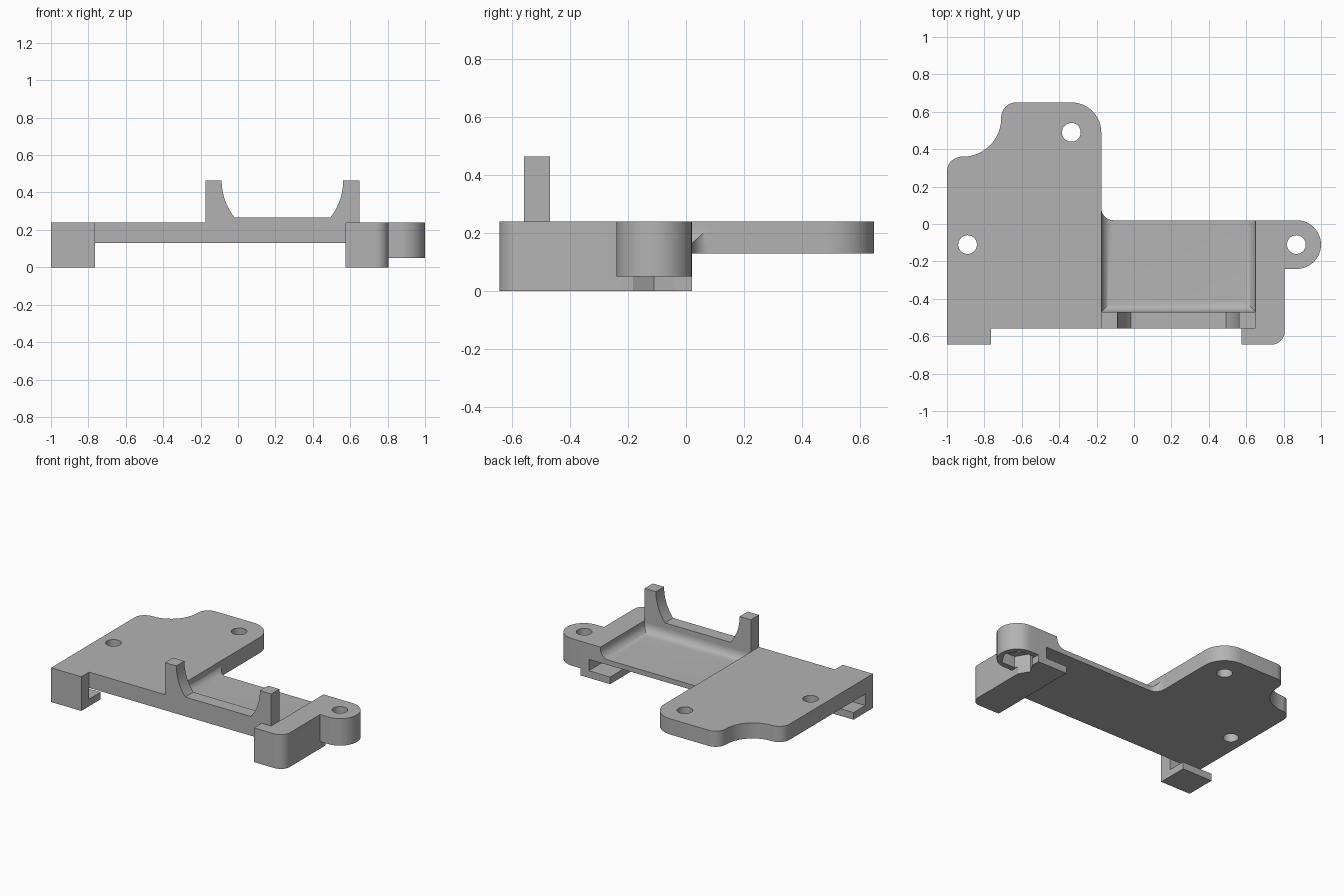
import bpy, bmesh, math
from mathutils import Vector

cube = bpy.data.objects.get("Cube")
if cube:
    bpy.data.objects.remove(cube, do_unlink=True)

grey = bpy.data.materials.new("plain grey")
grey.use_nodes = True
colour = (0.45, 0.45, 0.45, 1)
grey.diffuse_color = colour
grey.node_tree.nodes["Principled BSDF"].inputs["Base Color"].default_value = colour


def finish(name, bm):
    bmesh.ops.recalc_face_normals(bm, faces=bm.faces)
    mesh = bpy.data.meshes.new(name)
    bm.to_mesh(mesh)
    bm.free()
    mesh.materials.append(grey)
    obj = bpy.data.objects.new(name, mesh)
    bpy.context.collection.objects.link(obj)
    return obj


def rounded(corners, steps=12):
    """Outline from (x, y, radius) corners, each filleted by its radius."""
    out = []
    for i, (x, y, r) in enumerate(corners):
        p = Vector((x, y))
        if r == 0:
            out.append(p)
            continue
        a = (Vector(corners[i - 1][:2]) - p).normalized()
        b = (Vector(corners[(i + 1) % len(corners)][:2]) - p).normalized()
        # Every filleted corner is a right angle
        centre = p + (a + b) * r
        for k in range(steps + 1):
            t = math.pi / 2 * k / steps
            out.append(centre - b * r * math.cos(t) - a * r * math.sin(t))
    return out


def prism(name, outline, low, high, upright=False):
    """Extrude an outline along z, or along y when upright."""
    bm = bmesh.new()
    place = (lambda p: (p[0], low, p[1])) if upright else (lambda p: (p[0], p[1], low))
    face = bm.faces.new([bm.verts.new(place(p)) for p in outline])
    new = bmesh.ops.extrude_face_region(bm, geom=[face])["geom"]
    step = Vector((0, high - low, 0)) if upright else Vector((0, 0, high - low))
    bmesh.ops.translate(bm, vec=step, verts=[v for v in new if isinstance(v, bmesh.types.BMVert)])
    return finish(name, bm)


def box(name, x0, x1, y0, y1, z0, z1):
    return prism(name, [(x0, y0), (x1, y0), (x1, y1), (x0, y1)], z0, z1)


def ring(x, y, r, n):
    return [(x + r * math.cos(math.tau * k / n), y + r * math.sin(math.tau * k / n)) for k in range(n)]


def combine(target, other, operation):
    mod = target.modifiers.new(other.name, 'BOOLEAN')
    mod.operation, mod.solver, mod.object = operation, 'EXACT', other
    bpy.context.view_layer.objects.active = target
    bpy.ops.object.modifier_apply(modifier=mod.name)
    bpy.data.objects.remove(other, do_unlink=True)


# Main plate
LEFT, RIGHT, FRONT, BACK = -1.0, 0.805, -0.645, 0.02
STEP, INNER, TOP, UNDER = -0.56, -0.175, 0.24, 0.13
clip = [(0.575, FRONT, 0), (RIGHT, FRONT, 0.07)]
bracket = prism("mounting_bracket", rounded([
    (LEFT, FRONT, 0), (-0.765, FRONT, 0), (-0.765, STEP, 0), (0.575, STEP, 0), *clip,
    (RIGHT, BACK, 0), (INNER, BACK, 0.065), (INNER, 0.65, 0.16), (-0.71, 0.65, 0.08),
    (-0.71, 0.36, 0.205), (LEFT, 0.36, 0.08)]), UNDER, TOP)

# Hooked clips under both ends, and the round screw lug
combine(bracket, box("left_clip", LEFT, -0.765, FRONT, -0.43, 0, 0.18), 'UNION')
combine(bracket, prism("right_clip", rounded(clip + [(RIGHT, BACK, 0), (0.575, BACK, 0)]), 0, 0.15), 'UNION')
lug = rounded([(0.78, -0.24, 0), (1, -0.24, 0.13), (1, BACK, 0.13), (0.78, BACK, 0)])
combine(bracket, prism("screw_lug", lug, 0.05, TOP), 'UNION')

# Slots behind the clips
combine(bracket, box("left_slot", -1.1, -0.7, STEP, -0.3, 0.05, UNDER), 'DIFFERENCE')
combine(bracket, box("right_slot", 0.5, 0.74, STEP, 0.2, 0.05, UNDER), 'DIFFERENCE')

# Recess with rounded floor edges, open at the back
tray = box("recess", INNER, 0.65, -0.47, 0.18, 0.165, 0.4)
bm = bmesh.new()
bm.from_mesh(tray.data)
low = [e for e in bm.edges if all(v.co.z < 0.2 for v in e.verts)]
bmesh.ops.bevel(bm, geom=low, offset=0.06, segments=8, profile=0.5, affect='EDGES')
bm.to_mesh(tray.data)
bm.free()
combine(bracket, tray, 'DIFFERENCE')

# Screw holes and the hexagonal nut pocket
lug_x, lug_y = 0.868, -0.11
for x, y in [(-0.89, -0.11), (-0.335, 0.49), (lug_x, lug_y)]:
    combine(bracket, prism("screw_hole", ring(x, y, 0.05, 40), -0.1, 0.4), 'DIFFERENCE')
combine(bracket, prism("nut_pocket", ring(lug_x, lug_y, 0.105, 6), -0.1, UNDER), 'DIFFERENCE')

# Front cradle wall with two curved horns
middle, crest, sill, r = 0.2375, 0.465, 0.265, 0.32
sweep = math.asin((crest - sill) / r)
horn = [(r - r * math.cos(sweep * k / 12) - 0.0875, crest - r * math.sin(sweep * k / 12)) for k in range(13)]
half = [(INNER, TOP - 0.02), (INNER, crest)] + horn
cradle = half + [(2 * middle - x, z) for x, z in reversed(half)]
combine(bracket, prism("cradle_wall", cradle, STEP, -0.47, upright=True), 'UNION')

# Smooth the curved sides, keep the edges sharp
bpy.ops.object.select_all(action='DESELECT')
bracket.select_set(True)
bpy.context.view_layer.objects.active = bracket
bpy.ops.object.shade_smooth_by_angle(angle=math.radians(30))
